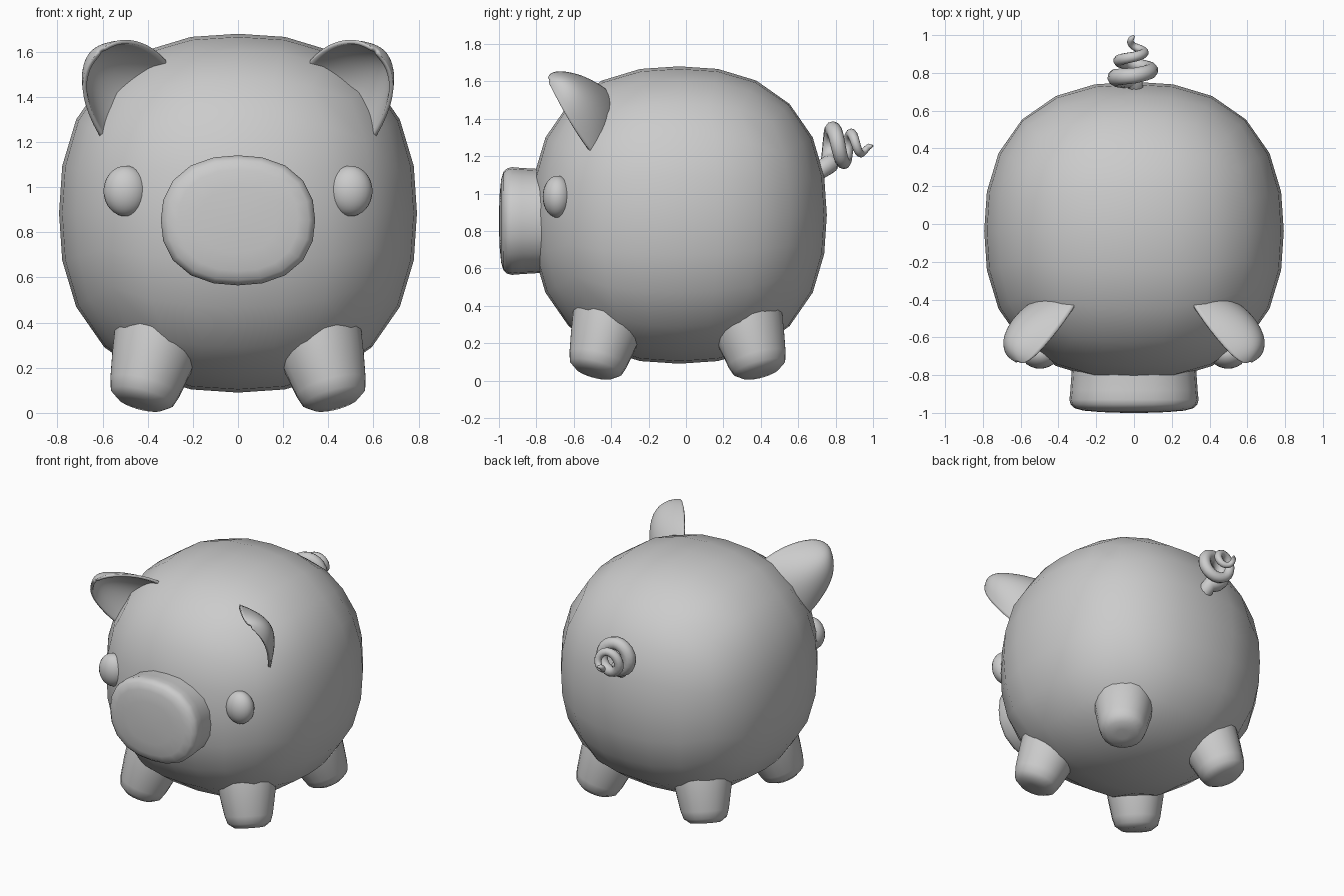
import bpy, bmesh, math
from mathutils import Vector

if "Cube" in bpy.data.objects:
    bpy.data.objects.remove(bpy.data.objects["Cube"])


def finish(name, bm):
    bmesh.ops.recalc_face_normals(bm, faces=bm.faces)
    for f in bm.faces:
        f.smooth = True
    me = bpy.data.meshes.new(name)
    bm.to_mesh(me)
    bm.free()
    ob = bpy.data.objects.new(name, me)
    bpy.context.collection.objects.link(ob)
    return ob


def loft(name, origin, axis, profile, rx=1, ry=1, n=16, p=2.0):
    """Superellipse rings along an axis; profile = (distance, scale)."""
    bm = bmesh.new()
    rot = Vector(axis).to_track_quat('Z', 'Y')
    rings = []
    for d, s in profile:
        ring = []
        for i in range(n):
            a = 2 * math.pi * i / n
            c, q = math.cos(a), math.sin(a)
            k = s / (abs(c) ** p + abs(q) ** p) ** (1 / p)
            ring.append(bm.verts.new(Vector(origin) + rot @ Vector((rx * k * c, ry * k * q, d))))
        rings.append(ring)
    for r0, r1 in zip(rings, rings[1:]):
        for i in range(n):
            j = (i + 1) % n
            bm.faces.new((r0[i], r0[j], r1[j], r1[i]))
    bm.faces.new(rings[0])
    bm.faces.new(rings[-1])
    return finish(name, bm)


# Body: gridded cube blown up into a slightly boxy ball
bm = bmesh.new()
bmesh.ops.create_cube(bm, size=2)
bmesh.ops.subdivide_edges(bm, edges=bm.edges[:], cuts=5, use_grid_fill=True)
P = 2.38
for v in bm.verts:
    d = Vector([math.tan(c * math.pi / 4) for c in v.co])
    d /= sum(abs(c) ** P for c in d) ** (1 / P)
    v.co = (d.x * 0.793, d.y * 0.79 - 0.037, d.z * 0.795 + 0.885)
finish("body", bm)

# Snout
loft("snout", (0, 0, 0.853), (0, -1, 0),
     [(0.6, 0.95), (0.78, 0.965), (0.88, 0.985), (0.93, 1.0), (0.955, 0.98),
      (0.975, 0.92), (0.988, 0.78), (0.996, 0.5), (1.0, 0.15)],
     rx=0.342, ry=0.288, n=20, p=2.3)

# Eyes
for side, sx in (("left", -1), ("right", 1)):
    bm = bmesh.new()
    bmesh.ops.create_uvsphere(bm, u_segments=24, v_segments=16, radius=1)
    for v in bm.verts:
        v.co = (v.co.x * 0.098 + sx * 0.498, v.co.y * 0.078 - 0.688, v.co.z * 0.112 + 0.983)
    finish(side + "_eye", bm)

# Legs: tapered, splayed outwards
for end, sy in (("front", -1), ("back", 1)):
    for side, sx in (("left", -1), ("right", 1)):
        loft(f"{end}_{side}_leg", (sx * 0.433, sy * 0.445 - 0.045, 0.04),
             (-sx * 0.27, -sy * 0.27, 1),
             [(-0.004, 0.04), (0, 0.10), (0.03, 0.14), (0.08, 0.156),
              (0.2, 0.178), (0.3, 0.193), (0.42, 0.195)], n=20, p=2.15)

# Ears: cupped leaf, lofted between its upper and lower rim
upper = [(0.29, -0.38, 1.50), (0.305, -0.42, 1.55), (0.40, -0.56, 1.63), (0.50, -0.68, 1.65),
         (0.555, -0.725, 1.635), (0.59, -0.735, 1.612)]
lower = [(0.56, -0.47, 1.18), (0.60, -0.505, 1.215), (0.645, -0.57, 1.30), (0.69, -0.65, 1.43),
         (0.665, -0.70, 1.535), (0.615, -0.73, 1.59)]
depth = [0.06, 0.09, 0.12, 0.10, 0.05, 0.01]
back = Vector((0.655, 0.635, 0.40))
bm = bmesh.new()
N = 8
rows = []
for a, b, h in zip(upper, lower, depth):
    a, b = Vector(a), Vector(b)
    rows.append([bm.verts.new(a.lerp(b, i / N) + back * h * math.sin(math.pi * i / N) ** 0.8)
                 for i in range(N + 1)])
for r0, r1 in zip(rows, rows[1:]):
    for i in range(N):
        bm.faces.new((r0[i], r0[i + 1], r1[i + 1], r1[i]))
ears = finish("ears", bm)
sub = ears.modifiers.new("smooth", 'SUBSURF')
sub.levels = sub.render_levels = 2
sol = ears.modifiers.new("thickness", 'SOLIDIFY')
sol.thickness, sol.offset = 0.018, 0
ears.modifiers.new("mirror", 'MIRROR')

# Tail: tapering corkscrew
KEYS = [(0, 0.765, 0.095), (1, 0.785, 0.093), (2, 0.845, 0.085), (3, 0.885, 0.07),
        (4, 0.94, 0.035), (4.6, 0.985, 0.012)]
pts = [(0, 0.64, 1.06, 0.052), (0, 0.71, 1.12, 0.05)]
for (t0, y0, r0), (t1, y1, r1) in zip(KEYS, KEYS[1:]):
    for k in range(10):
        f = k / 10
        t, y, r = t0 + (t1 - t0) * f, y0 + (y1 - y0) * f, r0 + (r1 - r0) * f
        a = t * math.pi
        pts.append((-r * math.sin(a), y, 1.25 - r * math.cos(a), 0.051 - 0.0078 * t))
pts.append((0, 0.998, 1.255, 0.006))
cu = bpy.data.curves.new("tail", 'CURVE')
cu.dimensions = '3D'
cu.bevel_depth = 1.0
cu.bevel_resolution = 3
cu.use_fill_caps = True
sp = cu.splines.new('POLY')
sp.points.add(len(pts) - 1)
for q, (x, y, z, r) in zip(sp.points, pts):
    q.co = (x, y, z, 1)
    q.radius = r
tail = bpy.data.objects.new("tail", cu)
bpy.context.collection.objects.link(tail)
